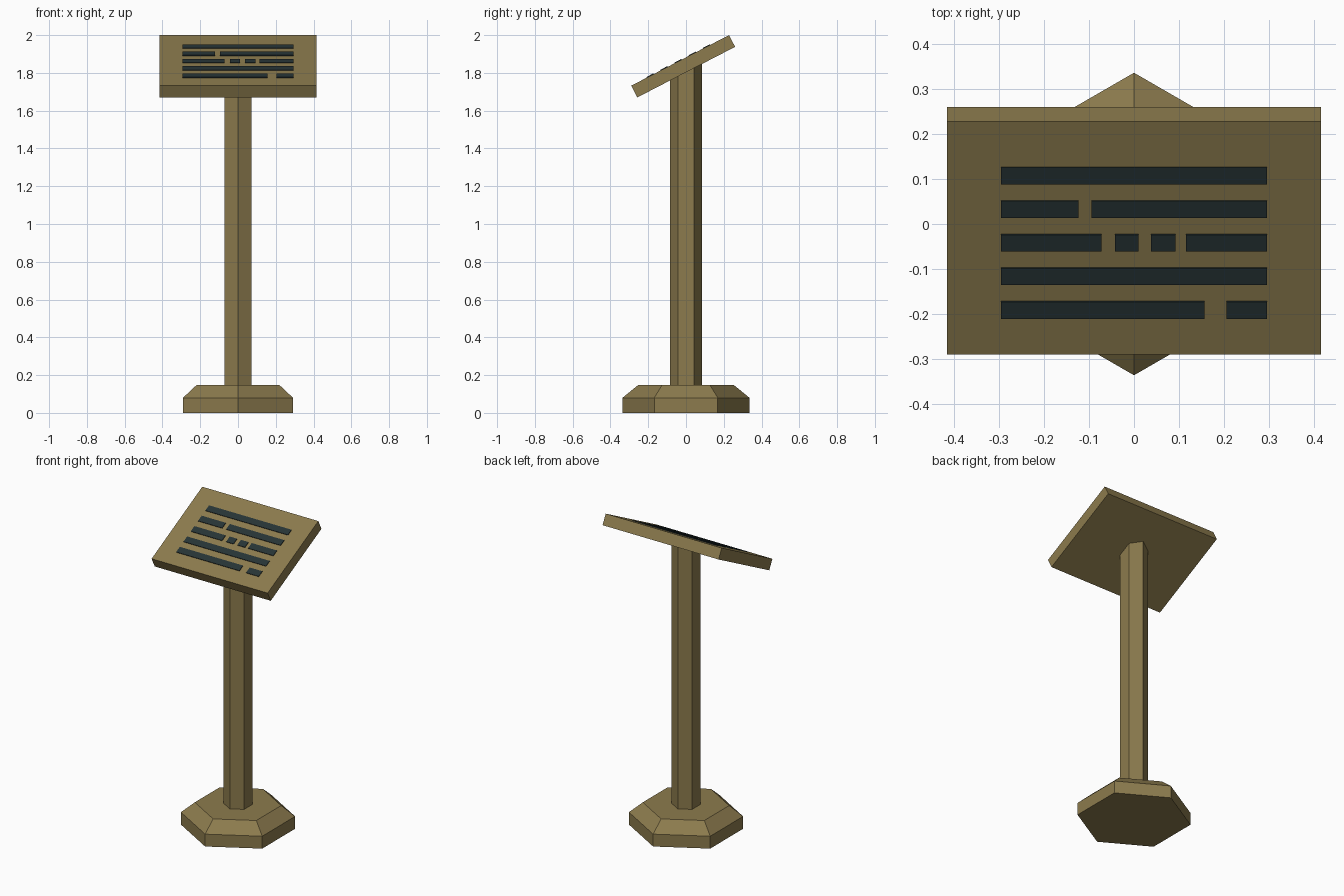
import bpy, bmesh
from math import sin, cos, pi, atan2
from mathutils import Matrix, Vector

cube = bpy.data.objects.get("Cube")
if cube:
    bpy.data.objects.remove(cube, do_unlink=True)


def material(name, rgb):
    mat = bpy.data.materials.new(name)
    mat.use_nodes = True
    mat.diffuse_color = (*rgb, 1)
    mat.node_tree.nodes["Principled BSDF"].inputs["Base Color"].default_value = (*rgb, 1)
    return mat


bronze = material("bronze", (0.262, 0.198, 0.075))
dark = material("dark slate", (0.02, 0.034, 0.036))


def finish(name, bm, mat):
    bmesh.ops.recalc_face_normals(bm, faces=bm.faces)
    mesh = bpy.data.meshes.new(name)
    bm.to_mesh(mesh)
    bm.free()
    mesh.materials.append(mat)
    obj = bpy.data.objects.new(name, mesh)
    bpy.context.collection.objects.link(obj)
    return obj


def add_box(bm, centre, size, frame):
    scale = Matrix.Diagonal((*size, 1))
    bmesh.ops.create_cube(bm, size=1, matrix=frame @ Matrix.Translation(centre) @ scale)


def hex_stack(name, rings, slope=0):
    """Hexagonal solid from (radius, height) rings; slope tilts the top ring."""
    bm = bmesh.new()
    loops = []
    for i, (r, z) in enumerate(rings):
        tilt = slope if i == len(rings) - 1 else 0
        loops.append([bm.verts.new((r * sin(k * pi / 3), r * cos(k * pi / 3),
                                    z + tilt * r * cos(k * pi / 3))) for k in range(6)])
    for low, high in zip(loops, loops[1:]):
        for k in range(6):
            n = (k + 1) % 6
            bm.faces.new((low[k], low[n], high[n], high[k]))
    bm.faces.new(loops[0])
    bm.faces.new(loops[-1])
    return finish(name, bm, bronze)


# Stepped foot and post
SLOPE = 0.517
hex_stack("base", [(0.336, 0), (0.336, 0.08), (0.254, 0.147)])
hex_stack("post", [(0.084, 0.147), (0.084, 1.83)], SLOPE)

# Tilted board
angle = atan2(SLOPE, 1)
frame = Matrix.Translation((0, -0.015, 1.835)) @ Matrix.Rotation(angle, 4, 'X')
bm = bmesh.new()
add_box(bm, (0, 0, 0), (0.83, 0.583, 0.07), frame)
finish("board", bm, bronze)

# Raised bars, row by row from the top
E = 0.295
rows = [
    [(-E, E)],
    [(-E, -0.123), (-0.094, E)],
    [(-E, -0.072), (-0.042, 0.01), (0.038, 0.092), (0.115, E)],
    [(-E, E)],
    [(-E, 0.157), (0.205, E)],
]
bm = bmesh.new()
for i, row in enumerate(rows):
    for left, right in row:
        add_box(bm, ((left + right) / 2, 0.157 - 0.084 * i, 0.036),
                (right - left, 0.042, 0.006), frame)
finish("inscription_bars", bm, dark)
